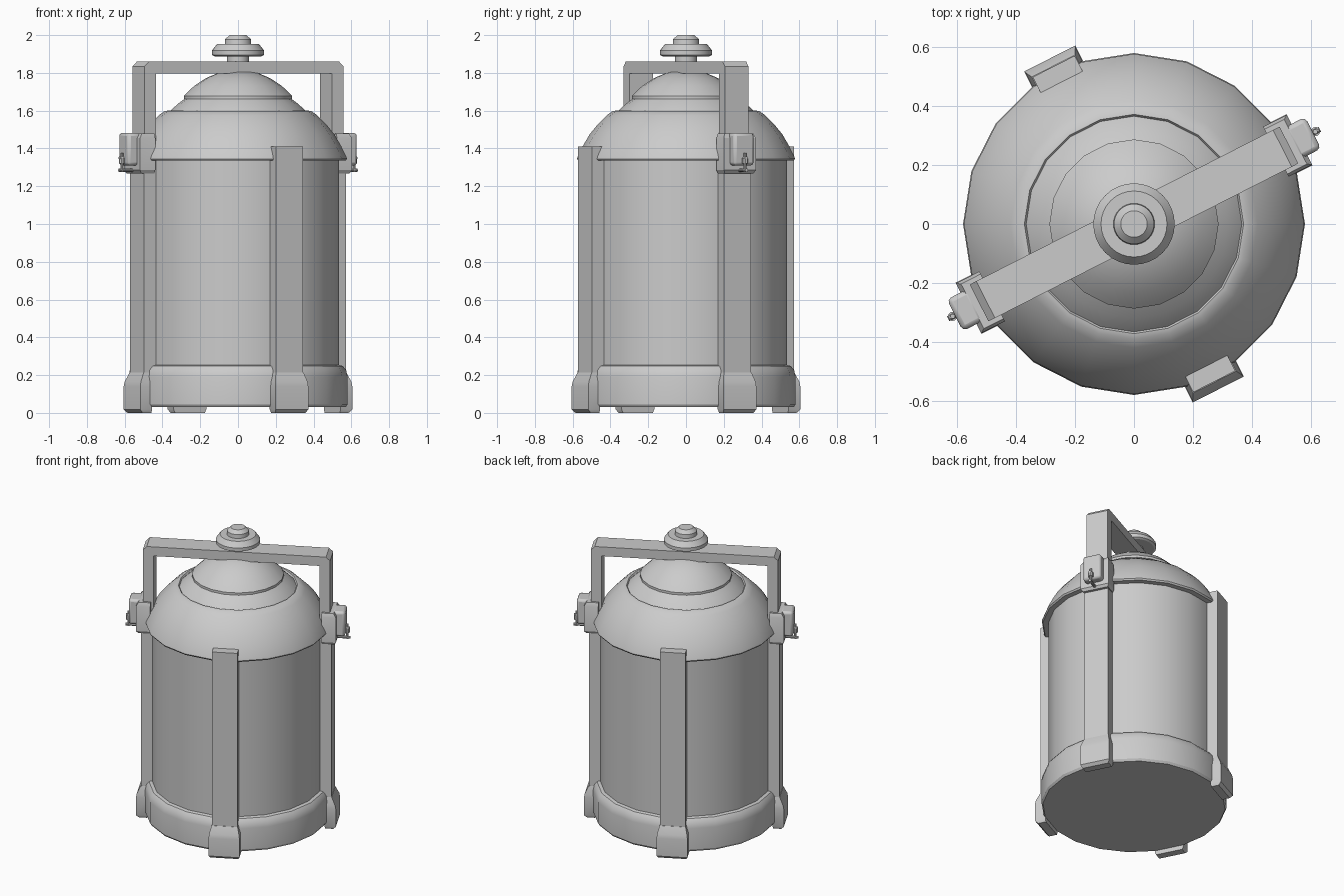
import bpy, bmesh
from math import radians, cos, sin, pi
from mathutils import Matrix

if "Cube" in bpy.data.objects:
    bpy.data.objects.remove(bpy.data.objects["Cube"])

TURN = 27  # the frame and ribs are turned to face the flats of the 20-sided body


def finish(name, bm, turn=0, bevel=0, smooth=True):
    bmesh.ops.recalc_face_normals(bm, faces=bm.faces)
    me = bpy.data.meshes.new(name)
    bm.to_mesh(me)
    bm.free()
    ob = bpy.data.objects.new(name, me)
    bpy.context.collection.objects.link(ob)
    me.transform(Matrix.Rotation(radians(turn), 4, 'Z'))
    if bevel:
        m = ob.modifiers.new("bevel", 'BEVEL')
        m.width, m.segments = bevel, 2
    if smooth:
        bpy.ops.object.select_all(action='DESELECT')
        ob.select_set(True)
        bpy.context.view_layer.objects.active = ob
        bpy.ops.object.shade_smooth_by_angle(angle=radians(28))
    return ob


def loft(bm, rings):
    rows = [[bm.verts.new(p) for p in ring] for ring in rings]
    n = len(rows[0])
    for a, b in zip(rows, rows[1:]):
        for i in range(n):
            j = (i + 1) % n
            bm.faces.new((a[i], a[j], b[j], b[i]))
    bm.faces.new(rows[0])
    bm.faces.new(rows[-1])


def lathe(name, profile, sides=20):
    bm = bmesh.new()
    loft(bm, [[(r * cos(2 * pi * i / sides), r * sin(2 * pi * i / sides), z)
               for i in range(sides)] for r, z in profile])
    return finish(name, bm)


def post(name, layers, turn, bevel=0):
    # stacked rectangles: (z, inner radius, outer radius, half width)
    bm = bmesh.new()
    loft(bm, [[(a, -w, z), (b, -w, z), (b, w, z), (a, w, z)] for z, a, b, w in layers])
    return finish(name, bm, turn, bevel)


def rod(name, p, radius, length, axis, turn):
    bm = bmesh.new()
    m = Matrix.Translation(p) @ (Matrix.Rotation(pi / 2, 4, 'Y') if axis == 'X' else Matrix())
    bmesh.ops.create_cone(bm, cap_ends=True, segments=10, radius1=radius,
                          radius2=radius, depth=length, matrix=m)
    return finish(name, bm, turn)


# Canister body and base band
lathe("body", [(.535, .1), (.535, 1.36)])
lathe("base_band", [(.57, .03), (.58, .045), (.58, .19), (.573, .225), (.555, .248), (.53, .255)])

# Shoulder dome with lip, then the small cap
lathe("shoulder_dome", [(.52, 1.335), (.57, 1.335), (.577, 1.345), (.572, 1.36), (.545, 1.415),
                        (.51, 1.475), (.465, 1.53), (.42, 1.575), (.39, 1.597), (.372, 1.6),
                        (.365, 1.59)])
lathe("neck_cone", [(.375, 1.58), (.365, 1.592), (.32, 1.635), (.28, 1.665)])
lathe("cap_dome", [(.275, 1.658), (.287, 1.662), (.287, 1.678), (.275, 1.69), (.23, 1.733),
                   (.17, 1.772), (.11, 1.798), (.05, 1.81)])

# Top knob
lathe("knob", [(.058, 1.79), (.058, 1.888), (.125, 1.888), (.138, 1.895), (.138, 1.918),
               (.112, 1.952), (.07, 1.952), (.068, 1.978), (.045, 2.0)], 32)

# Four ribs with flared feet
for k in range(4):
    a = TURN + 90 * k
    post(f"rib_{k + 1}", [(.1, .525, .6, .08), (1.41, .525, .6, .08)], a)
    post(f"foot_{k + 1}", [(0, .56, .612, .088), (.018, .56, .63, .097), (.14, .56, .63, .097),
                           (.165, .55, .625, .095), (.215, .53, .602, .082)], a)

# Carrying frame: an upside-down U with chamfered corners
outline = [(.59, 1.4), (.59, 1.835), (.565, 1.86), (-.565, 1.86), (-.59, 1.835), (-.59, 1.4),
           (-.522, 1.4), (-.522, 1.797), (.522, 1.797), (.522, 1.4)]
bm = bmesh.new()
loft(bm, [[(x, y, z) for x, z in outline] for y in (-.07, .07)])
finish("carry_frame", bm, TURN)

# Latches where the frame meets the ribs
for side, a in (("right", TURN), ("left", TURN + 180)):
    post(f"{side}_latch_plate", [(1.268, .54, .618, .085), (1.285, .54, .63, .095),
                                 (1.455, .54, .63, .095), (1.48, .54, .615, .085)], a)
    post(f"{side}_latch_box", [(1.31, .6, .682, .06), (1.482, .6, .682, .06)], a, .016)
    rod(f"{side}_latch_rod", (.69, 0, 1.325), .008, .1, 'Z', a)
    rod(f"{side}_latch_collar", (.69, 0, 1.335), .016, .03, 'Z', a)
    rod(f"{side}_latch_pin", (.665, 0, 1.285), .009, .085, 'X', a)
    rod(f"{side}_latch_upper_pin", (.68, 0, 1.35), .009, .05, 'X', a)
